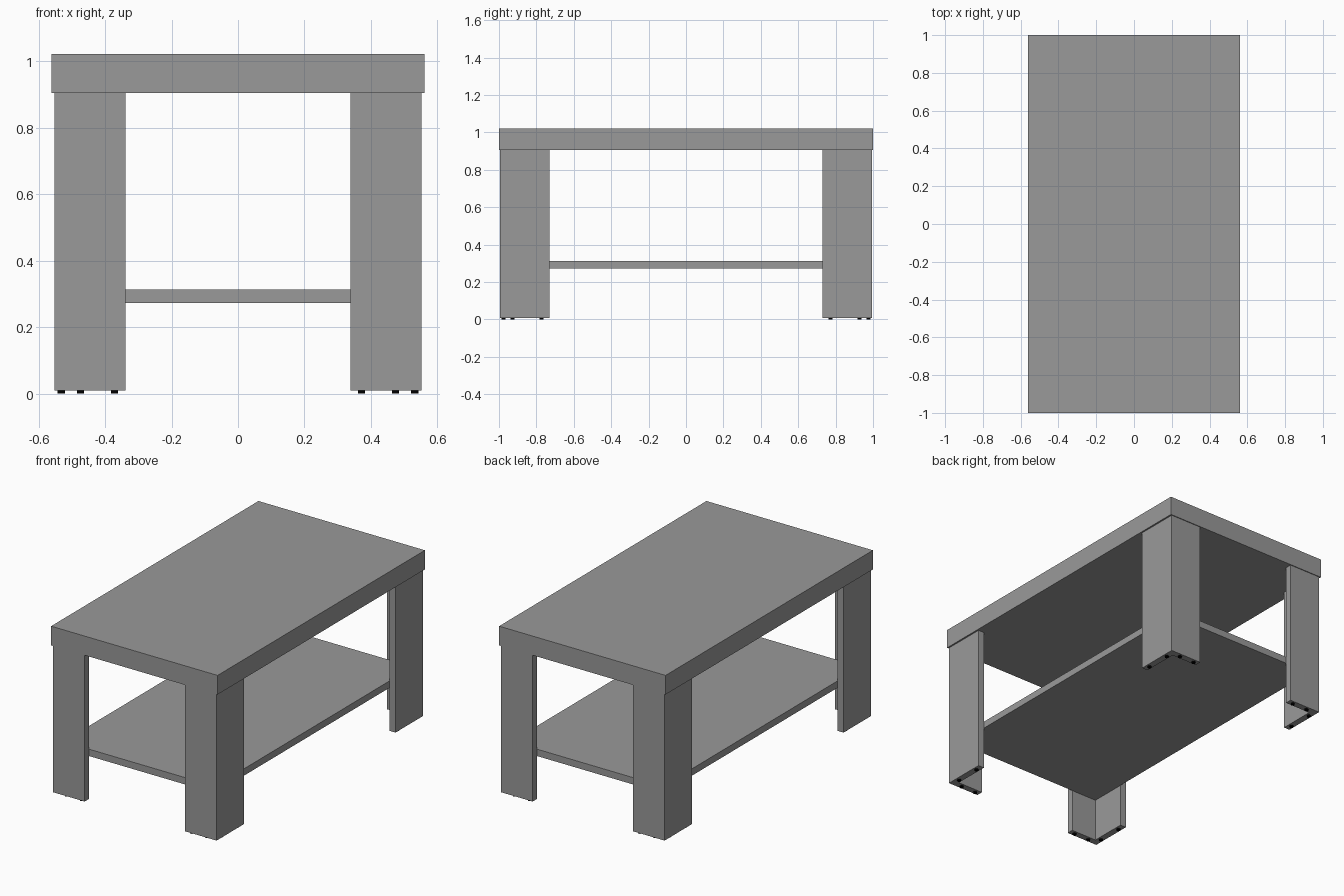
import bpy

if "Cube" in bpy.data.objects:
    bpy.data.objects.remove(bpy.data.objects["Cube"])

X, Y = 0.552, 0.995      # outer faces of the legs
T = 0.04                 # board thickness
LEG_Z = (0.009, 0.905)


def material(name, v):
    m = bpy.data.materials.new(name)
    m.diffuse_color = (v, v, v, 1)
    m.use_nodes = True
    m.node_tree.nodes["Principled BSDF"].inputs["Base Color"].default_value = m.diffuse_color
    return m


grey = material("dark_grey", 0.32)
black = material("foot_black", 0.0)


def box(name, x, y, z):
    """Box spanning the given (min, max) ranges."""
    bpy.ops.mesh.primitive_cube_add(
        size=1, location=[(a + b) / 2 for a, b in (x, y, z)])
    ob = bpy.context.object
    ob.name = name
    ob.scale = [abs(b - a) for a, b in (x, y, z)]
    bpy.ops.object.transform_apply(location=False, rotation=False, scale=True)
    ob.data.materials.append(grey)


def foot(name, x, y):
    bpy.ops.mesh.primitive_cylinder_add(
        vertices=16, radius=0.011, depth=0.01, location=(x, y, 0.005))
    ob = bpy.context.object
    ob.name = name
    ob.data.materials.append(black)


# Thick table top and the lower shelf held inside the corner legs
box("table_top", (-0.562, 0.562), (-1, 1), (0.905, 1.022))
box("lower_shelf", (-X + T, X - T), (-Y + T, Y - T), (0.272, 0.314))

# Four L-shaped corner legs, each a side board plus an end board, on small feet
for sx, side in ((-1, "left"), (1, "right")):
    for sy, end in ((-1, "front"), (1, "back")):
        tag = f"{end}_{side}"
        box(f"leg_side_board_{tag}", (sx * (X - T), sx * X),
            (sy * 0.731, sy * Y), LEG_Z)
        box(f"leg_end_board_{tag}", (sx * 0.339, sx * (X - T)),
            (sy * (Y - T), sy * Y), LEG_Z)
        for i, y in enumerate((0.773, 0.928)):
            foot(f"foot_side_{tag}_{i}", sx * (X - T / 2), sy * y)
        for i, x in enumerate((0.372, 0.474)):
            foot(f"foot_end_{tag}_{i}", sx * x, sy * (Y - T / 2))
